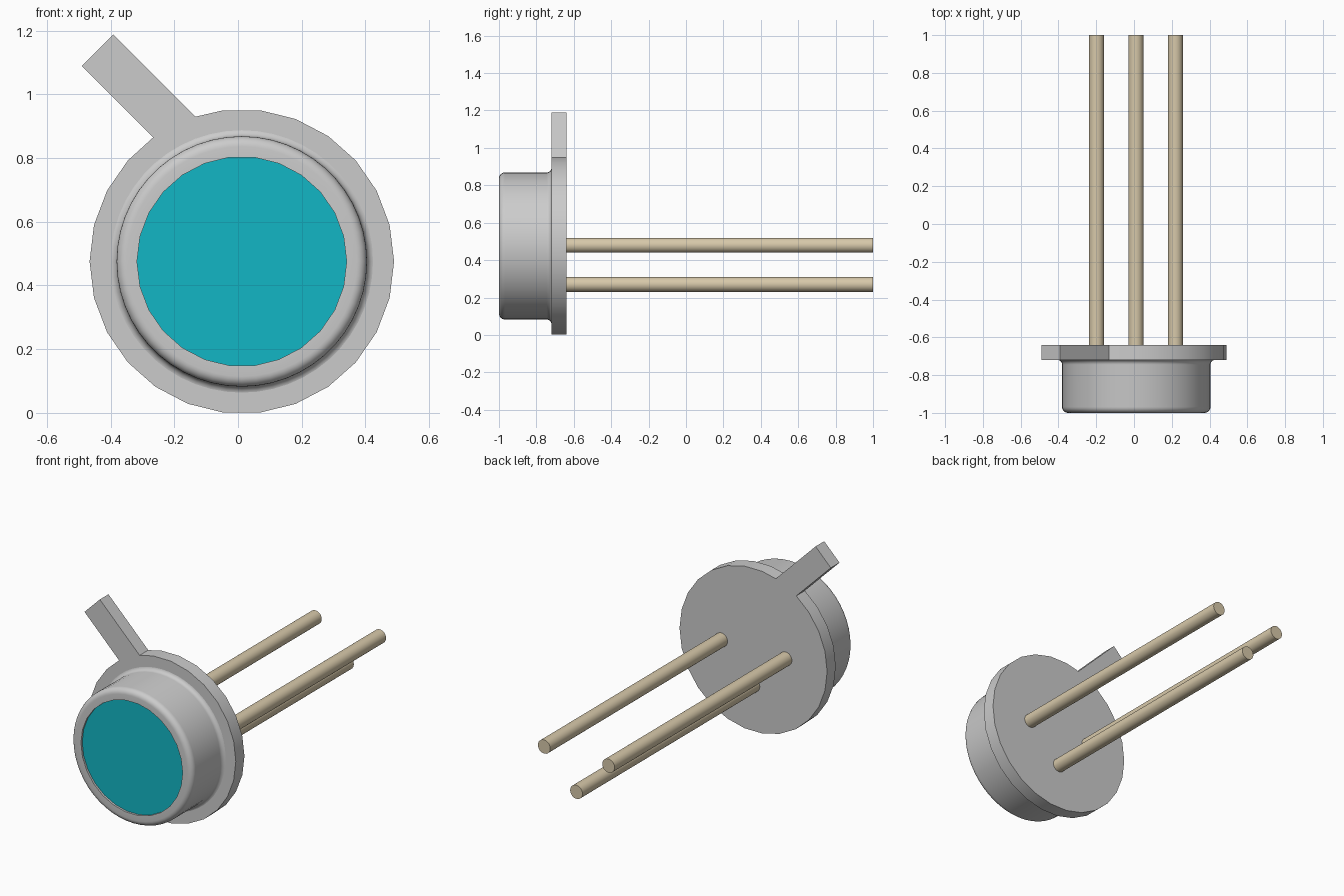
import bpy, bmesh
from math import cos, sin, pi, radians

if "Cube" in bpy.data.objects:
    bpy.data.objects.remove(bpy.data.objects["Cube"])

CX, CZ, SIDES = 0.012, 0.4755, 26


def material(name, rgb):
    m = bpy.data.materials.new(name)
    m.diffuse_color = (*rgb, 1)
    m.use_nodes = True
    m.node_tree.nodes["Principled BSDF"].inputs["Base Color"].default_value = m.diffuse_color
    return m


def finish(name, bm, mat=None):
    bmesh.ops.recalc_face_normals(bm, faces=bm.faces)
    me = bpy.data.meshes.new(name)
    bm.to_mesh(me)
    bm.free()
    ob = bpy.data.objects.new(name, me)
    bpy.context.collection.objects.link(ob)
    if mat:
        me.materials.append(mat)
    bpy.ops.object.select_all(action='DESELECT')
    ob.select_set(True)
    bpy.context.view_layer.objects.active = ob
    bpy.ops.object.shade_smooth_by_angle(angle=radians(30))
    return ob


def circle(cx, cz, r, n):
    return [(cx + r * cos(2 * pi * i / n), cz + r * sin(2 * pi * i / n)) for i in range(n)]


def prism(name, outline, y0, y1, mat=None):
    bm = bmesh.new()
    face = bm.faces.new([bm.verts.new((x, y0, z)) for x, z in outline])
    new = bmesh.ops.extrude_face_region(bm, geom=[face], use_keep_orig=True)['geom']
    for v in new:
        if isinstance(v, bmesh.types.BMVert):
            v.co.y = y1
    return finish(name, bm, mat)


def arc(r, y, rad, a0, a1, n=6):
    return [(r + rad * cos(radians(a0 + (a1 - a0) * i / n)),
             y + rad * sin(radians(a0 + (a1 - a0) * i / n))) for i in range(n + 1)]


cyan = material("window_cyan", (0.006, 0.47, 0.56))
beige = material("pin_beige", (0.68, 0.58, 0.40))

# Base flange with its off-centre diagonal tab, as one outline
rim = circle(CX, CZ, 0.478, SIDES)
tab = [(-0.133, 0.93), (-0.391, 1.188), (-0.49, 1.089), (-0.266, 0.865)]
prism("base_flange", rim[:8] + tab + rim[10:], -0.72, -0.64)

# Can: lathed wall, rounded front lip, concave foot fillet, many-sided opening
WIN_R, WIN_Y = 0.329, -0.988
profile = [(WIN_R, WIN_Y), (WIN_R, -1.0)]
profile += arc(0.393 - 0.032, -0.968, 0.032, -90, 0)
profile += arc(0.393 + 0.026, -0.745, 0.026, 180, 90)
profile.append((0.419, -0.71))
bm = bmesh.new()
n = SIDES * 2
rings = []
for k, (r, y) in enumerate(profile):
    ring = []
    for i in range(n):
        # odd points of the opening lie on the straight sides of the window
        q = r * cos(pi / SIDES) if k < 2 and i % 2 else r
        a = 2 * pi * i / n
        ring.append(bm.verts.new((CX + q * cos(a), y, CZ + q * sin(a))))
    rings.append(ring)
for a, b in zip(rings, rings[1:]):
    for i in range(n):
        j = (i + 1) % n
        bm.faces.new((a[i], a[j], b[j], b[i]))
finish("can", bm)

# Window set slightly into the can
prism("window", circle(CX, CZ, WIN_R, SIDES), WIN_Y, -0.96, cyan)

# Three lead pins
for name, x, z in (("left_pin", -0.198, 0.479),
                   ("middle_pin", 0.01, 0.27),
                   ("right_pin", 0.219, 0.479)):
    prism(name, circle(x, z, 0.04, SIDES), -0.66, 1.0, beige)
